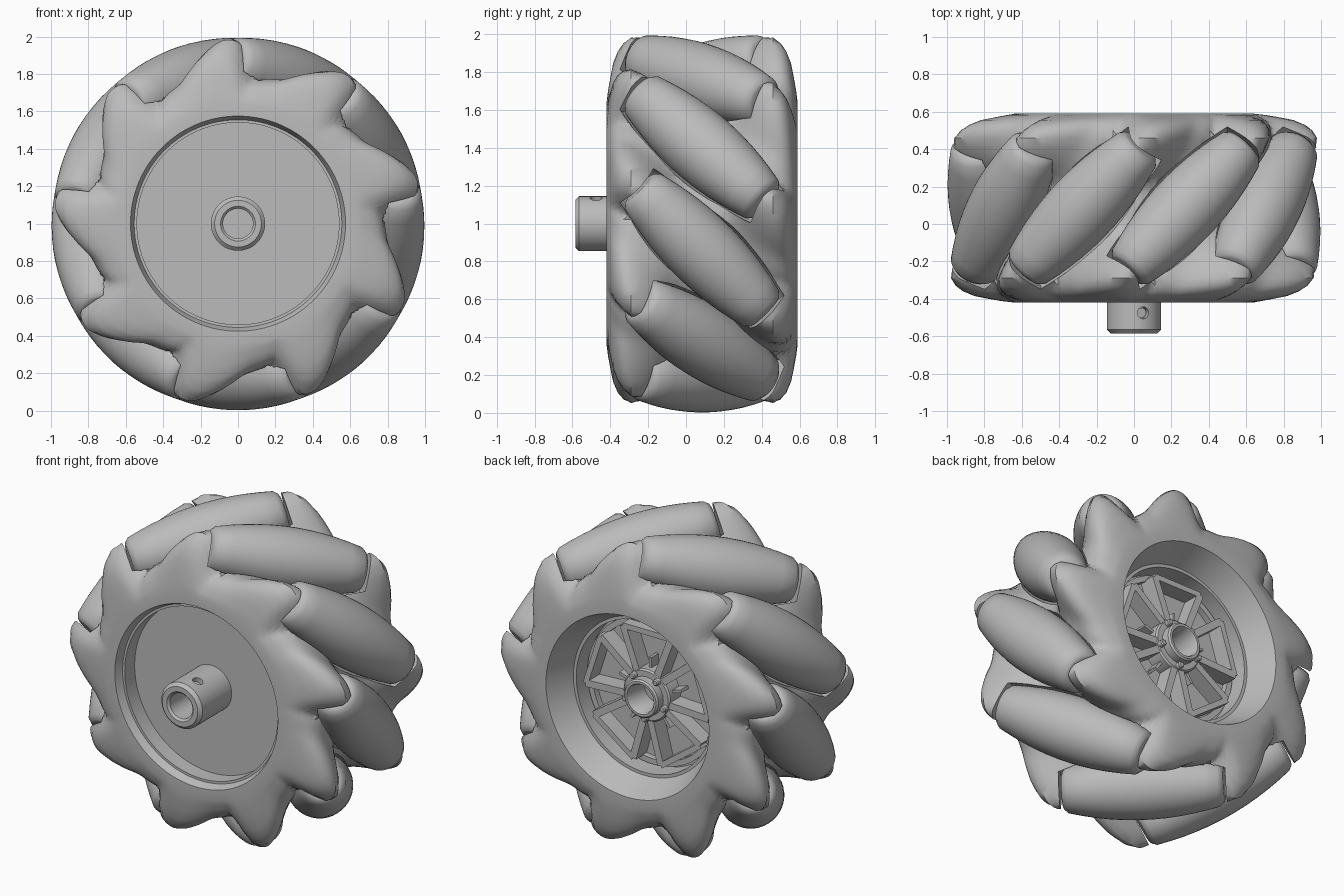
import bpy, bmesh, math
from mathutils import Matrix, Vector

cube = bpy.data.objects.get("Cube")
if cube:
    bpy.data.objects.remove(cube)

grey = bpy.data.materials.new("plain grey")
grey.use_nodes = True
grey.diffuse_color = (0.5, 0.5, 0.5, 1)
grey.node_tree.nodes["Principled BSDF"].inputs["Base Color"].default_value = (0.5, 0.5, 0.5, 1)

COUNT = 9            # rollers round the wheel
STEP = 360 / COUNT
FIRST = 70           # angle of the first roller
MID = 0.085          # middle of the wheel along y
ORBIT = 0.806        # distance of roller centres from the wheel axis
WHEEL = Matrix.Translation((0, 0, 1))


def finish(name, bm, matrix):
    bmesh.ops.recalc_face_normals(bm, faces=bm.faces)
    mesh = bpy.data.meshes.new(name)
    bm.to_mesh(mesh)
    bm.free()
    mesh.materials.append(grey)
    ob = bpy.data.objects.new(name, mesh)
    ob.matrix_world = matrix
    bpy.context.collection.objects.link(ob)
    return ob


def turn(name, rows, segs=48, ring=False, matrix=WHEEL):
    """Turn (radius, y) rows about local y; a radius may be a function of the angle."""
    bm = bmesh.new()
    loops = []
    for r, y in rows:
        loop = []
        for i in range(segs):
            a = 360 * i / segs
            d = r(a) if callable(r) else r
            t = math.radians(a)
            loop.append(bm.verts.new((d * math.cos(t), y, d * math.sin(t))))
        loops.append(loop)
    pairs = list(zip(loops, loops[1:]))
    if ring:
        pairs.append((loops[-1], loops[0]))
    else:
        bm.faces.new(loops[0])
        bm.faces.new(loops[-1])
    for a, b in pairs:
        for i in range(segs):
            j = (i + 1) % segs
            bm.faces.new((a[i], a[j], b[j], b[i]))
    return finish(name, bm, matrix)


def polar(r, deg, y):
    t = math.radians(deg)
    return Vector((r * math.cos(t), y, r * math.sin(t)))


def bar(name, p, q, width, y0, y1):
    """Straight bar between two points of the wheel plane, from depth y0 to y1."""
    along = (q - p).normalized()
    side = along.cross(Vector((0, 1, 0))) * width / 2
    bm = bmesh.new()
    quads = []
    for y in (y0, y1):
        lift = Vector((0, y, 0))
        quads.append([bm.verts.new(v + lift) for v in (p - side, q - side, q + side, p + side)])
    bm.faces.new(quads[0])
    bm.faces.new(quads[1])
    for i in range(4):
        j = (i + 1) % 4
        bm.faces.new((quads[0][i], quads[0][j], quads[1][j], quads[1][i]))
    return finish(name, bm, WHEEL)


def cut(target, cutters):
    bpy.context.view_layer.objects.active = target
    for c in cutters:
        c.hide_render = True
        mod = target.modifiers.new("cut", "BOOLEAN")
        mod.operation = "DIFFERENCE"
        mod.solver = "EXACT"
        mod.object = c
        bpy.ops.object.modifier_apply(modifier=mod.name)
    for c in cutters:
        bpy.data.objects.remove(c)


# Outline of one lobe: (degrees past the trough, radius)
LOBE = [(0, .785), (3, .775), (5.5, .84), (9, .95), (14, .985), (19, .955), (25, .89), (32, .815)]


def lobe_radius(deg):
    a = (deg - 80) % STEP
    n = len(LOBE)

    def point(i):
        return LOBE[i % n][0] + STEP * (i // n), LOBE[i % n][1]
    k = max(i for i in range(n) if LOBE[i][0] <= a)
    (x0, r0), (x1, r1), (x2, r2), (x3, r3) = (point(k + i) for i in (-1, 0, 1, 2))
    h = x2 - x1
    t = (a - x1) / h
    m1 = (r2 - r0) / (x2 - x0) * h
    m2 = (r3 - r1) / (x3 - x1) * h
    return ((2 * t**3 - 3 * t**2 + 1) * r1 + (t**3 - 2 * t**2 + t) * m1
            + (3 * t**2 - 2 * t**3) * r2 + (t**3 - t**2) * m2)


def lobed(base, amount, y):
    skew = math.degrees((y + 0.3) / 0.88) * 0.7
    return lambda a: base + (lobe_radius(a + skew) - base) * amount


def flipped(f):
    return lambda a: f(2 * FIRST - a)


# Wheel body: lobed plates front and back joined by a drum
outer = [(-.42, 0), (-.412, .2), (-.40, .4), (-.385, .62), (-.36, .8), (-.33, .92), (-.29, 1)]
inner = [(-.24, 1), (-.19, .93), (-.14, .75), (-.1, .5), (-.05, .15), (0, 0)]
half = [(lobed(.64, a, y), y) for y, a in outer] + [(lobed(.74, a, y), y) for y, a in inner]
back = [(flipped(f), 2 * MID - y) for f, y in reversed(half)]
front_recess = [(.54, -.27), (.54, -.37), (.555, -.37), (.575, -.42)]
back_recess = [(.575, .59), (.5, .42), (.48, .42), (.48, .29)]
body = turn("wheel_body", front_recess + half + back + back_recess, 216)

# Rollers, set at 45 degrees round the rim
LENGTH = 0.47


def barrel(t):
    return 0.998 - math.sqrt(ORBIT**2 + t * t / 2)


stations = [-.44 + .08 * i for i in range(12)]
roller_rows = [(barrel(t), t) for t in stations]
end = [(.122, .452), (.112, .464), (.095, LENGTH)]
roller_rows = [(r, -t) for r, t in reversed(end)] + roller_rows + end
gap = LENGTH + 0.014
pocket_rows = [(barrel(t) + 0.012, t) for t in [-gap] + stations + [gap]]

pockets, smooth = [], [body]
for k in range(COUNT):
    t = math.radians(FIRST + STEP * k)
    out = Vector((math.cos(t), 0, math.sin(t)))
    axis = Vector((math.sin(t), 1, -math.cos(t))).normalized()
    m = Matrix((out, axis, out.cross(axis))).transposed().to_4x4()
    m.translation = out * ORBIT + Vector((0, MID, 1))
    smooth.append(turn(f"roller_{k + 1}", roller_rows, 40, matrix=m))
    pockets.append(turn(f"pocket_cutter_{k + 1}", pocket_rows, 40, matrix=m))
bpy.context.view_layer.update()
cut(body, pockets)

# Front shaft coupling with a set screw
coupling = turn("shaft_coupling", [(.08, -.26), (.08, -.572), (.093, -.585), (.125, -.585),
                                   (.145, -.565), (.145, -.26)], 48, ring=True)
spin = (WHEEL @ Matrix.Translation((0, -.475, 0)) @ Matrix.Rotation(math.radians(20), 4, "Y")
        @ Matrix.Rotation(math.radians(90), 4, "X"))
hole = turn("screw_hole_cutter", [(.032, .1), (.032, .2)], 24, matrix=spin)
bpy.context.view_layer.update()
cut(coupling, [hole])
smooth += [coupling, turn("set_screw", [(.026, .085), (.026, .118)], 20, matrix=spin)]

# Back hub, rim ring and spokes
smooth.append(turn("back_hub", [(.088, .28), (.088, .45), (.095, .46), (.11, .46), (.12, .45),
                                (.12, .28)], 48, ring=True))
smooth.append(turn("hub_flange", [(.09, .28), (.09, .40), (.155, .40), (.165, .39), (.165, .28)],
                   48, ring=True))
smooth.append(turn("spoke_rim", [(.43, .28), (.43, .33), (.465, .33), (.465, .28)], 72, ring=True))
for k in range(5):
    c = 90 + 72 * k
    corners = []
    for s in (-1, 1):
        tip = polar(.435, c + 23 * s, 0)
        corners.append(tip)
        bar(f"spoke_{k + 1}_{'right' if s < 0 else 'left'}", polar(.11, c + 30 * s, 0), tip,
            .045, .29, .395)
    bar(f"spoke_end_{k + 1}", corners[0], corners[1], .035, .29, .395)
    bar(f"hub_rib_{k + 1}", polar(.1, c, 0), polar(.23, c, 0), .018, .28, .36)
    place = WHEEL @ Matrix.Translation(polar(.14, c + 36, 0))
    smooth.append(turn(f"hub_bolt_{k + 1}", [(.02, .38), (.02, .425), (.014, .432)], 16, matrix=place))

# Smooth shading with sharp edges kept
bpy.ops.object.select_all(action="DESELECT")
for ob in smooth:
    ob.select_set(True)
bpy.context.view_layer.objects.active = body
bpy.ops.object.shade_smooth_by_angle(angle=math.radians(35))
